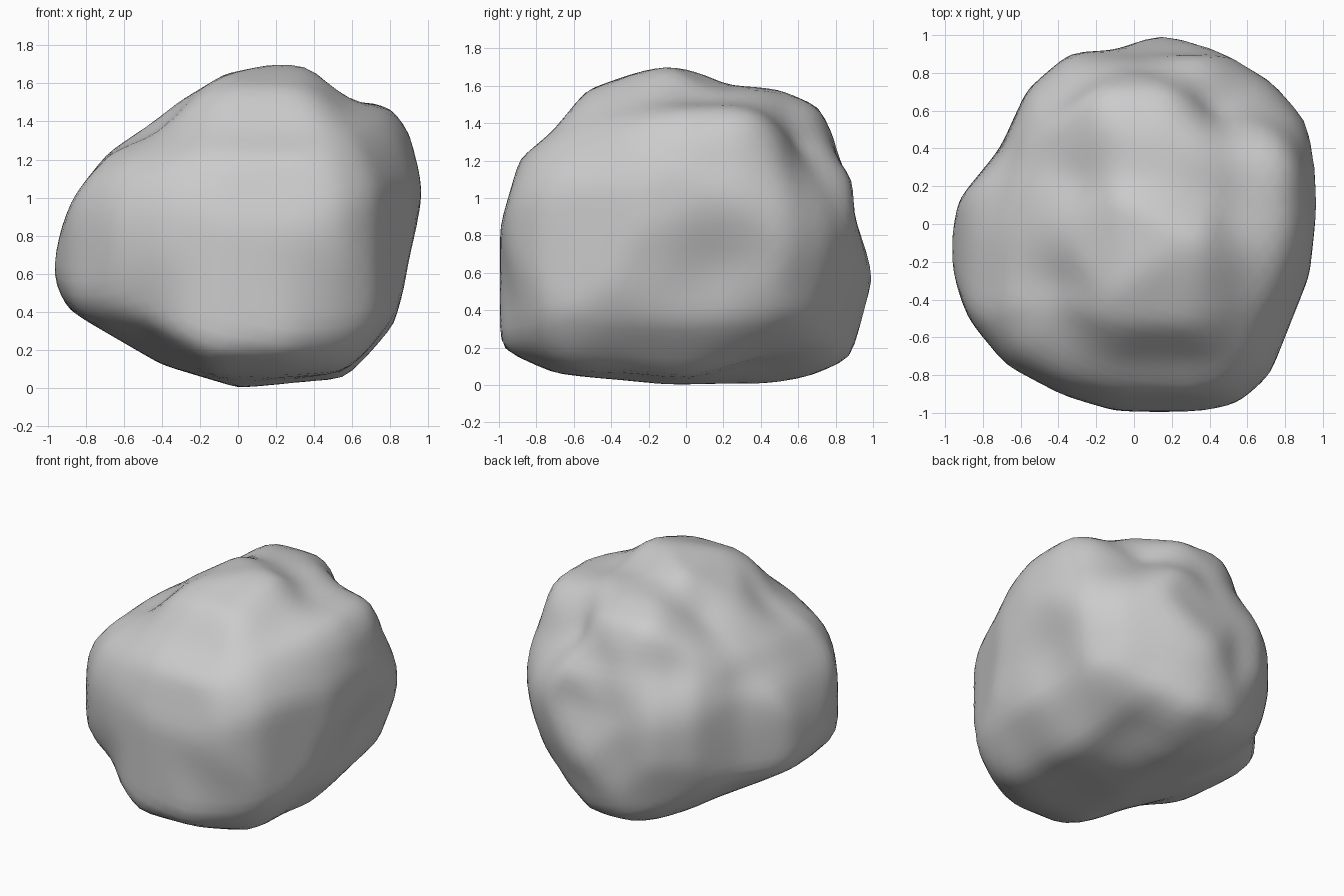
import bpy
import bmesh
import math
from mathutils import Vector

default = bpy.data.objects.get("Cube")
if default:
    bpy.data.objects.remove(default, do_unlink=True)

MIDDLE = Vector((0, 0, 0.85))

# Outlines of the boulder in its three main planes
FRONT = [(-.99, .57), (-.93, .84), (-.87, 1), (-.69, 1.24), (-.4, 1.45), (-.07, 1.65),
         (.31, 1.73), (.4, 1.72), (.62, 1.53), (.81, 1.47), (.9, 1.34), (.99, 1.05),
         (.9, .68), (.84, .34), (.57, .04), (0, 0), (-.4, .12), (-.9, .41)]
SIDE = [(-1.01, .2), (-1.01, .8), (-.89, 1.21), (-.72, 1.35), (-.53, 1.58), (-.1, 1.73),
        (.23, 1.61), (.5, 1.58), (.71, 1.49), (.89, 1.13), (.9, .9), (1.01, .58),
        (.94, .35), (.88, .14), (.67, .05), (.4, -.01), (-.1, 0), (-.7, .06)]
TOP = [(.14, 1.01), (-.1, .92), (-.34, .91), (-.57, .71), (-.71, .4), (-.93, .13),
       (-.99, -.2), (-.88, -.5), (-.68, -.75), (-.37, -.91), (-.1, -.99), (.35, -1),
       (.55, -.95), (.72, -.8), (.93, -.27), (.99, .29), (.93, .55), (.74, .77), (.4, .94)]

# Bumps and hollows: place, height, reach
KNOBS = [
    # Crown: shoulder, rear hump, front rim and the valleys between them
    ((.78, .28, 1.45), .07, .22), ((-.05, .65, 1.5), .05, .22),
    ((-.15, -.1, 1.6), .04, .22), ((.5, .1, 1.62), -.08, .22),
    ((.5, .66, 1.35), -.11, .22), ((-.3, .3, 1.5), -.08, .25),
    ((-.45, -.42, 1.4), -.08, .25), ((.3, -.68, 1.35), .03, .25),
    # Back: ridges and hollows
    ((-.62, .45, 1.2), -.03, .3), ((-.36, .75, 1.2), -.06, .2),
    ((-.78, .25, 1.15), -.05, .2), ((.1, .9, 1.2), -.04, .2),
    ((.35, .9, .92), .04, .2), ((.66, .68, 1.15), -.07, .22),
    ((.14, .98, .6), .04, .2),
    # Flanks and underside
    ((.92, .18, .56), -.05, .25), ((.8, -.6, .7), .07, .38),
    ((.4, .4, .1), -.06, .25), ((.6, -.6, .15), .1, .3),
    ((.1, -.9, .2), .08, .3), ((-.45, -.6, .25), -.05, .25),
    ((.1, .78, .1), .05, .25), ((-.8, -.5, .42), .05, .25)]


def outline_reach(outline, lift, across, up):
    """Distance from the middle to an outline along a flat direction."""
    size = math.hypot(across, up)
    if size < 1e-6:
        return 1.0
    across, up = across / size, up / size
    for (ax, ay), (bx, by) in zip(outline, outline[1:] + outline[:1]):
        ay, by = ay - lift, by - lift
        ex, ey = bx - ax, by - ay
        cross = across * ey - up * ex
        if abs(cross) < 1e-9:
            continue
        reach = (ax * ey - ay * ex) / cross
        along = (ax * up - ay * across) / cross
        if reach > 0 and -1e-6 <= along <= 1 + 1e-6:
            return reach
    return 1.0


def surface_point(direction):
    """Blend the outlines, add bumps and hollows, stay inside all outlines."""
    x, y, z = direction
    planes = [(FRONT, MIDDLE.z, x, z, y), (SIDE, MIDDLE.z, y, z, x), (TOP, 0, x, y, z)]
    total = weights = 0.0
    limit = 2.0
    for outline, lift, across, up, off in planes:
        reach = outline_reach(outline, lift, across, up)
        weight = 1 / (off * off + 0.02)
        total += weight * reach
        weights += weight
        limit = min(limit, reach / max(math.hypot(across, up), 1e-6))
    base = min(total / weights, limit)
    point = MIDDLE + direction * base
    swell = 0.0
    for place, height, width in KNOBS:
        gap = (point - Vector(place)).length / width
        swell += height * math.exp(-gap * gap)
    return MIDDLE + direction * min(base + swell, limit)


# Boulder body
mesh = bpy.data.meshes.new("boulder")
boulder = bpy.data.objects.new("boulder", mesh)
bpy.context.collection.objects.link(boulder)
bm = bmesh.new()
bmesh.ops.create_icosphere(bm, subdivisions=5, radius=1)
for vert in bm.verts:
    vert.co = surface_point(vert.co.normalized())
for step in range(2):
    bmesh.ops.smooth_vert(bm, verts=bm.verts, factor=0.4,
                          use_axis_x=True, use_axis_y=True, use_axis_z=True)
for face in bm.faces:
    face.smooth = True
bm.to_mesh(mesh)
bm.free()

# Stone colour
stone = bpy.data.materials.new("grey_stone")
stone.use_nodes = True
grey = (0.6, 0.6, 0.6, 1)
stone.diffuse_color = grey
stone.node_tree.nodes["Principled BSDF"].inputs["Base Color"].default_value = grey
mesh.materials.append(stone)
